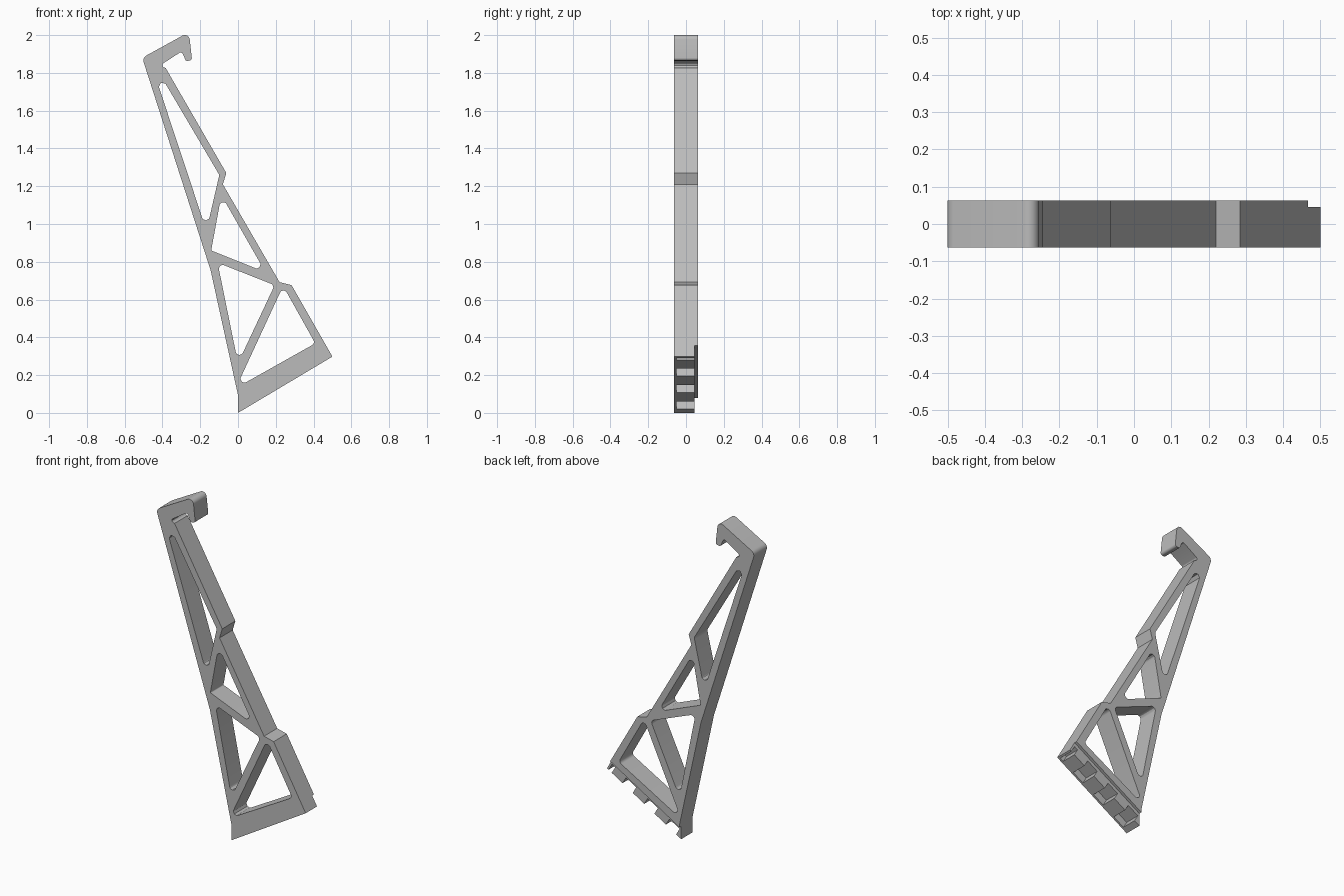
import bpy, bmesh
from math import tan
from mathutils import Vector

cube = bpy.data.objects.get("Cube")
if cube:
    bpy.data.objects.remove(cube, do_unlink=True)

HALF = 0.063   # half thickness of the bracket

grey = bpy.data.materials.new("plain_grey")
grey.use_nodes = True
grey.diffuse_color = (0.5, 0.5, 0.5, 1)
grey.node_tree.nodes["Principled BSDF"].inputs["Base Color"].default_value = (0.5, 0.5, 0.5, 1)


def fillet(corners, steps=6):
    """Round each (x, z, radius) corner of a polygon."""
    out = []
    for i, (x, z, r) in enumerate(corners):
        p = Vector((x, z))
        if r == 0:
            out.append(p)
            continue
        a = (Vector(corners[i - 1][:2]) - p).normalized()
        b = (Vector(corners[(i + 1) % len(corners)][:2]) - p).normalized()
        half = a.angle(b) / 2
        reach = r / tan(half)
        centre = p + (a + b).normalized() * (r * r + reach * reach) ** 0.5
        start, end = p + a * reach - centre, p + b * reach - centre
        for k in range(steps + 1):
            out.append(centre + start.lerp(end, k / steps).normalized() * r)
    return out


def prism(name, points, y0, y1):
    """Extrude an x-z polygon from y0 to y1."""
    bm = bmesh.new()
    face = bm.faces.new([bm.verts.new((p[0], y0, p[1])) for p in points])
    moved = bmesh.ops.extrude_face_region(bm, geom=[face])["geom"]
    verts = [v for v in moved if isinstance(v, bmesh.types.BMVert)]
    bmesh.ops.translate(bm, verts=verts, vec=(0, y1 - y0, 0))
    bmesh.ops.recalc_face_normals(bm, faces=bm.faces)
    mesh = bpy.data.meshes.new(name)
    bm.to_mesh(mesh)
    bm.free()
    obj = bpy.data.objects.new(name, mesh)
    bpy.context.collection.objects.link(obj)
    mesh.materials.append(grey)
    return obj


def cut(target, cutter):
    mod = target.modifiers.new("cut", "BOOLEAN")
    mod.operation, mod.solver, mod.object = "DIFFERENCE", "EXACT", cutter
    cutter.hide_render = True
    bpy.context.view_layer.objects.active = target
    bpy.ops.object.modifier_apply(modifier=mod.name)
    bpy.data.objects.remove(cutter, do_unlink=True)


# Bracket silhouette, anticlockwise from the lowest corner, with the hook on top
outline = [
    (0, 0, 0), (0.5, 0.298, 0), (0.284, 0.676, 0), (0.22, 0.692, 0),
    (-0.08, 1.21, 0), (-0.062, 1.27, 0), (-0.383, 1.826, 0),
    (-0.418, 1.836, 0.012), (-0.298, 1.914, 0.012), (-0.276, 1.863, 0.01),
    (-0.243, 1.866, 0.014), (-0.26, 2.016, 0.026), (-0.507, 1.88, 0.03),
    (-0.145, 0.755, 0), (0, 0.094, 0),
]
bracket = prism("truss_bracket", fillet(outline), -HALF, HALF)

# Triangular windows
R = 0.02
windows = [
    [(-0.477, 1.901, R), (-0.099, 1.26, R), (-0.167, 0.965, R)],
    [(-0.088, 1.153, R), (0.145, 0.745, R), (-0.142, 0.86, 0.006)],
    [(-0.108, 0.795, R), (0.194, 0.676, R), (0, 0.263, R)],
    [(0.239, 0.672, R), (0.409, 0.368, R), (-0.011, 0.132, R)],
]
for w in windows:
    cut(bracket, prism("window_cutter", fillet(w), -0.2, 0.2))

# Foot: a step along the back and gaps between the pegs
along = Vector((0.5, 0.298)).normalized()
inward = Vector((-along.y, along.x))


def foot_cut(s0, s1, depth, y0):
    pts = [along * s + inward * d for s, d in
           ((s0, -0.05), (s1, -0.05), (s1, depth), (s0, depth))]
    cut(bracket, prism("foot_cutter", pts, y0, 0.2))


foot_cut(-0.2, 0.8, 0.067, 0.046)
for s0, s1 in ((0.04, 0.12), (0.21, 0.29), (0.38, 0.46), (0.545, 0.57)):
    foot_cut(s0, s1, 0.046, -0.05)

# Smooth the fillets, keep the edges sharp
bpy.ops.object.select_all(action="DESELECT")
bracket.select_set(True)
bpy.context.view_layer.objects.active = bracket
bpy.ops.object.shade_smooth_by_angle(angle=0.5)
